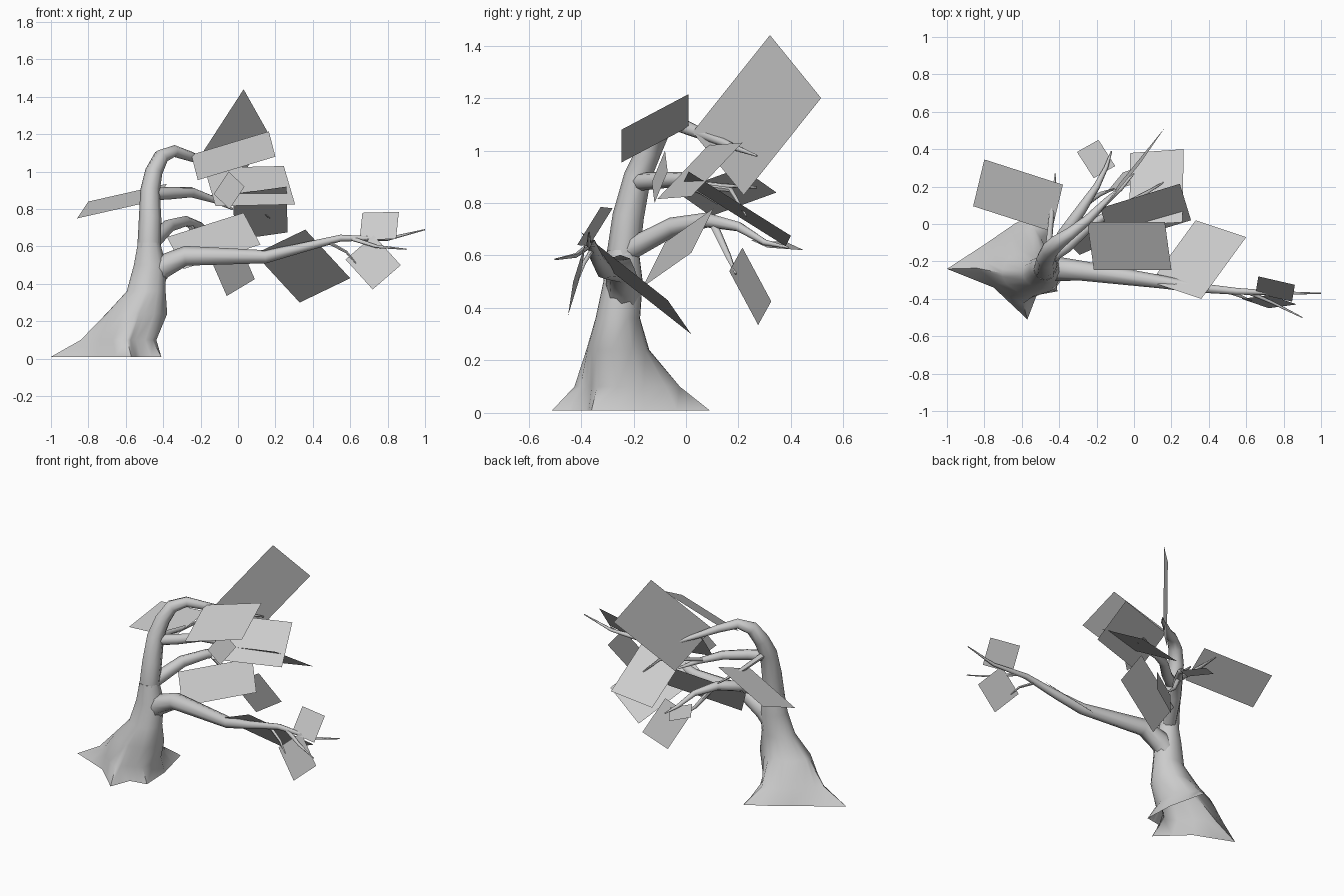
import bpy
import bmesh
import math
from mathutils import Vector

cube = bpy.data.objects.get("Cube")
if cube:
    bpy.data.objects.remove(cube)

GREY = (0.6, 0.6, 0.6, 1.0)
material = bpy.data.materials.new("plain grey")
material.use_nodes = True
material.diffuse_color = GREY
material.node_tree.nodes["Principled BSDF"].inputs["Base Color"].default_value = GREY


def finish(name, bm, smooth):
    """Turn a bmesh into a named object with the shared material."""
    mesh = bpy.data.meshes.new(name)
    bm.to_mesh(mesh)
    bm.free()
    mesh.materials.append(material)
    obj = bpy.data.objects.new(name, mesh)
    bpy.context.scene.collection.objects.link(obj)
    if smooth:
        bpy.ops.object.select_all(action="DESELECT")
        obj.select_set(True)
        bpy.context.view_layer.objects.active = obj
        bpy.ops.object.shade_smooth_by_angle(angle=math.radians(60))
    return obj


def skin(name, loops):
    """Join counter-clockwise rings into a smooth surface, open at the start."""
    bm = bmesh.new()
    rings = [[bm.verts.new(p) for p in loop] for loop in loops]
    count = len(rings[0])
    for low, high in zip(rings, rings[1:]):
        for i in range(count):
            j = (i + 1) % count
            bm.faces.new((low[i], low[j], high[j], high[i]))
    bm.faces.new(rings[-1])
    return finish(name, bm, True)


def tube(name, path, sides=8):
    """Sweep a tapering circle along points given as (x, y, z, radius)."""
    points = [Vector(p[:3]) for p in path]
    loops = []
    side = None
    for i, point in enumerate(points):
        before = points[max(i - 1, 0)]
        after = points[min(i + 1, len(points) - 1)]
        along = (after - before).normalized()
        if side is None:
            side = along.orthogonal()
        side = (side - along * side.dot(along)).normalized()
        other = along.cross(side)
        loop = []
        for k in range(sides):
            a = math.tau * k / sides
            offset = side * math.cos(a) + other * math.sin(a)
            loop.append(point + offset * path[i][3])
        loops.append(loop)
    return skin(name, loops)


def leaf_card(name, a, b, c):
    """Flat four-cornered card; the fourth corner completes it."""
    a, b, c = Vector(a), Vector(b), Vector(c)
    bm = bmesh.new()
    bm.faces.new([bm.verts.new(p) for p in (a, b, c, a + c - b)])
    bm.normal_update()
    if bm.faces[:][0].normal.z < 0:
        bmesh.ops.reverse_faces(bm, faces=bm.faces[:])
    return finish(name, bm, False)


# Flared trunk base: a root outline that narrows to round sections
roots = [Vector(p) for p in (
    (-1, -.24), (-.75, -.34), (-.57, -.51), (-.52, -.38), (-.41, -.36),
    (-.42, -.16), (-.48, .09), (-.64, 0), (-.8, -.11))]
outline = []
for here, there in zip(roots, roots[1:] + roots[:1]):
    outline += [here, here.lerp(there, .5)]
middle = Vector((-.56, -.23))
# height, centre x, centre y, radius x, radius y, share of the root outline
sections = [(.01, -.58, -.23, .2, .2, 1), (.1, -.6, -.23, .155, .15, .35),
            (.24, -.54, -.26, .165, .12, 0), (.36, -.49, -.26, .105, .085, 0),
            (.5, -.47, -.24, .087, .075, 0), (.62, -.475, -.24, .06, .06, 0)]
base_loops = []
for z, cx, cy, rx, ry, share in sections:
    loop = []
    for spot in outline:
        a = math.atan2(spot.y - middle.y, spot.x - middle.x)
        ring = Vector((cx + rx * math.cos(a), cy + ry * math.sin(a)))
        mixed = ring.lerp(spot, share)
        loop.append((mixed.x, mixed.y, z))
    base_loops.append(loop)
skin("trunk_base", base_loops)

# Upper trunk, bending over into the top branch
tube("upper_trunk", [
    (-.475, -.24, .5, .06), (-.475, -.24, .6, .063), (-.47, -.22, .75, .06),
    (-.47, -.185, .9, .052), (-.45, -.14, 1, .047), (-.41, -.1, 1.08, .042),
    (-.34, -.05, 1.11, .032), (-.25, .02, 1.08, .026), (-.15, .12, 1.04, .018),
    (-.07, .19, 1.01, .012), (0, .27, .98, .004)])

# Long side branch with its twigs
tube("long_branch", [
    (-.48, -.24, .4, .06), (-.41, -.24, .49, .065), (-.28, -.25, .55, .053),
    (.15, -.31, .545, .035), (.33, -.34, .59, .026), (.55, -.36, .645, .018),
    (.8, -.37, .64, .01), (1, -.37, .69, .003)])
tube("end_twig", [(.6, -.36, .645, .013), (.74, -.42, .6, .009),
                  (.9, -.5, .585, .003)], 6)
tube("drooping_twig", [(.48, -.355, .625, .01), (.58, -.39, .57, .008),
                       (.63, -.41, .51, .003)], 6)

# Rear branch with its hanging twig
tube("rear_branch", [
    (-.46, -.22, .62, .042), (-.37, -.05, .71, .036), (-.28, .08, .735, .029),
    (-.2, .2, .71, .019), (-.15, .3, .65, .012), (-.12, .39, .63, .004)])
tube("hanging_twig", [(-.27, .1, .73, .017), (-.18, .16, .6, .012),
                      (-.1, .19, .53, .004)], 6)

# Middle branch with its small twigs
tube("middle_branch", [
    (-.45, -.18, .88, .034), (-.36, -.12, .885, .033), (-.25, -.02, .89, .028),
    (-.13, .06, .85, .018), (-.03, .12, .8, .006)])
tube("middle_twig", [(-.16, .05, .865, .012), (.07, .17, .85, .01),
                     (.17, .23, .75, .003)], 6)
tube("back_twig", [(-.46, -.16, .9, .018), (-.44, .05, .87, .014),
                   (-.42, .27, .86, .004)], 6)

# Flat foliage cards
cards = {
    "outer_left": ((-.8, .345, .84), (-.38, .21, .935), (-.44, -.04, .845)),
    "crown_back": ((.03, .32, 1.44), (.165, .515, 1.2), (-.075, .22, .83)),
    "crown_front": ((-.25, .01, 1.09), (.165, .01, 1.215), (.2, -.245, 1.08)),
    "upper_side": ((-.18, .085, 1.02), (.245, .215, 1.03), (.305, .02, .825)),
    "rear_slope": ((-.02, .38, .635), (.265, .4, .675), (.26, .01, .92)),
    "middle_front": ((-.38, -.08, .65), (.03, .105, .78), (.12, .02, .61)),
    "long_branch": ((.36, -.4, .69), (.6, -.07, .43), (.33, .02, .3)),
    "end_upper": ((.665, -.28, .78), (.86, -.325, .785), (.845, -.415, .64)),
    "end_lower": ((.575, -.4, .53), (.72, -.45, .37), (.87, -.43, .5)),
    "small_middle": ((-.05, -.08, 1), (.035, -.07, .92), (-.045, -.12, .8)),
    "small_rear": ((-.19, .45, .62), (-.1, .31, .63), (-.215, .245, .66)),
    "hanging": ((0, .215, .63), (.09, .325, .425), (-.06, .275, .335)),
}
for place, corners in cards.items():
    leaf_card(place + "_leaf_card", *corners)
